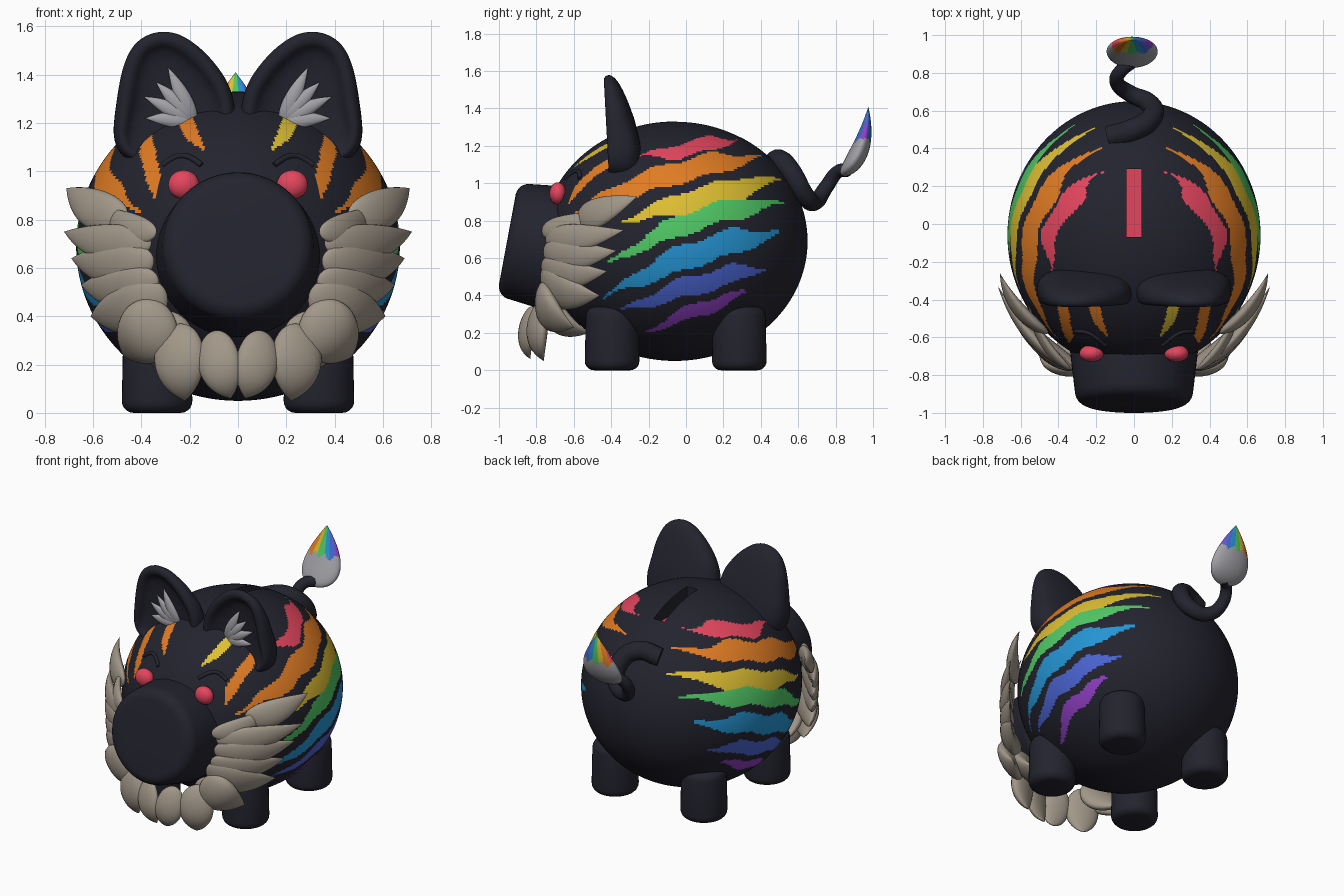
import bpy, bmesh, math
from mathutils import Vector, Matrix

cube = bpy.data.objects.get("Cube")
if cube:
    bpy.data.objects.remove(cube, do_unlink=True)


def material(name, r, g, b):
    m = bpy.data.materials.new(name)
    m.use_nodes = True
    m.diffuse_color = (r, g, b, 1)
    node = next(n for n in m.node_tree.nodes if n.type == 'BSDF_PRINCIPLED')
    node.inputs["Base Color"].default_value = (r, g, b, 1)
    node.inputs["Roughness"].default_value = 0.7
    return m


dark = material("charcoal", .017, .017, .028)
beige = material("warm beige", .36, .31, .25)
grey = material("soft grey", .36, .36, .39)
red = material("red", .78, .06, .11)
orange = material("orange", .75, .2, .017)
yellow = material("yellow", .73, .52, .032)
rainbow = [red, orange, yellow,
           material("green", .08, .58, .13), material("blue", .018, .3, .66),
           material("indigo", .07, .13, .66), material("purple", .28, .05, .56)]

CENTRE = Vector((0, -.06, .69))
RADII = Vector((.67, .71, .64))


def finish(obj, angle=40):
    bpy.ops.object.select_all(action='DESELECT')
    obj.select_set(True)
    bpy.context.view_layer.objects.active = obj
    if obj.type == 'CURVE':
        bpy.ops.object.convert(target='MESH')
    for mod in list(obj.modifiers):
        bpy.ops.object.modifier_apply(modifier=mod.name)
    bpy.ops.object.shade_smooth_by_angle(angle=math.radians(angle))
    return obj


def from_bmesh(name, bm, mats):
    me = bpy.data.meshes.new(name)
    bmesh.ops.recalc_face_normals(bm, faces=bm.faces)
    bm.to_mesh(me)
    bm.free()
    for m in mats:
        me.materials.append(m)
    obj = bpy.data.objects.new(name, me)
    bpy.context.collection.objects.link(obj)
    return obj


def ball(name, centre, radii, mat, segs=32, rot=Matrix()):
    bm = bmesh.new()
    bmesh.ops.create_uvsphere(bm, u_segments=segs, v_segments=segs * 5 // 8, radius=1)
    bm.transform(Matrix.Translation(centre) @ rot @ Matrix.Diagonal((*radii, 1)))
    return from_bmesh(name, bm, [mat])


def bevel(obj, width):
    mod = obj.modifiers.new("round", 'BEVEL')
    mod.width, mod.segments, mod.angle_limit = width, 5, math.radians(45)


def carve(obj, cutters):
    for c in cutters:
        c.hide_render = True
        mod = obj.modifiers.new("carve", 'BOOLEAN')
        mod.operation, mod.solver, mod.object = 'DIFFERENCE', 'EXACT', c
    finish(obj)
    for c in cutters:
        bpy.data.objects.remove(c, do_unlink=True)


def tube(name, points, depth, mat):
    """Smooth tube through (x, y, z, radius factor) points."""
    cu = bpy.data.curves.new(name, 'CURVE')
    cu.dimensions, cu.bevel_depth, cu.bevel_resolution = '3D', depth, 5
    cu.use_fill_caps = True
    sp = cu.splines.new('BEZIER')
    sp.bezier_points.add(len(points) - 1)
    for bp, p in zip(sp.bezier_points, points):
        bp.co, bp.radius = p[:3], p[3]
        bp.handle_left_type = bp.handle_right_type = 'AUTO'
    cu.materials.append(mat)
    obj = bpy.data.objects.new(name, cu)
    bpy.context.collection.objects.link(obj)
    return finish(obj)


def petal(name, base, ctrl, tip, width, thick, normal, mats, segs=20):
    """Flattened teardrop that follows a bent spine from base to tip."""
    base, ctrl, tip = Vector(base), Vector(ctrl), Vector(tip)
    side = (tip - base).cross(normal).normalized()
    out = side.cross(tip - base).normalized()
    bm = bmesh.new()
    bmesh.ops.create_uvsphere(bm, u_segments=segs, v_segments=segs, radius=1)
    for v in bm.verts:
        u = (v.co.z + 1) / 2
        f = 1.3 * math.sqrt(max(0, 1 - u))
        spine = base * (1 - u) ** 2 + ctrl * 2 * u * (1 - u) + tip * u * u
        v.co = spine + side * v.co.x * f * width + out * v.co.y * f * thick
    return finish(from_bmesh(name, bm, mats), 60)


def on_stripe(t, v, stripe):
    t0, t1, a, b, c, half = stripe
    u = (t - t0) / (t1 - t0)
    if not 0 < u < 1:
        return False
    mid = a * (2 * u - 1) * (u - 1) + 4 * b * u * (1 - u) + c * u * (2 * u - 1)
    mid += .012 * math.sin(22 * t + 5 * b)
    return abs(v - mid) < half * min(1, u / .35, (1 - u) / .25)


# Body with coin slot
body = ball("body", CENTRE, RADII, dark, 256)
bm = bmesh.new()
bmesh.ops.create_cube(bm, size=1, matrix=Matrix.Translation((0, .11, 1.3)) @ Matrix.Diagonal((.08, .36, .2, 1)))
carve(body, [from_bmesh("slot_cutter", bm, [dark])])
for m in rainbow:
    body.data.materials.append(m)

# Side stripes: from y, to y, heights at start, middle and end, half width
flank = [(-.25, .28, 1.14, 1.185, 1.24, .038), (-.63, .42, .83, 1.04, 1.14, .058),
         (-.36, .51, .79, .92, 1.02, .058), (-.44, .53, .55, .80, .89, .056),
         (-.45, .52, .38, .62, .73, .068), (-.36, .44, .31, .455, .55, .052),
         (-.23, .34, .2, .32, .42, .036)]
# Brow stripes run up the forehead: from z, to z, then x positions
brow = [(.88, 1.16, .33, .37, .345, .033), (1.08, 1.24, .14, .185, .205, .034)]
for p in body.data.polygons:
    x, y, z = p.center
    p.material_index = 0
    for i, s in enumerate(flank):
        if on_stripe(y, z, s):
            p.material_index = i + 1
    if y < -.3:
        if on_stripe(z, abs(x), brow[0]):
            p.material_index = 2
        if on_stripe(z, abs(x), brow[1]):
            p.material_index = 3 if x > 0 else 2

# Snout with nostrils
tilt = Matrix.Rotation(math.radians(79.5), 4, 'X')
face = Vector((0, -.955, .70))
bm = bmesh.new()
bmesh.ops.create_cone(bm, cap_ends=True, segments=64, radius1=.345, radius2=.305, depth=.34)
bm.transform(Matrix.Translation(face) @ tilt @ Matrix.Translation((0, 0, -.17)))
snout = from_bmesh("snout", bm, [dark])
bevel(snout, .06)
finish(snout)
carve(snout, [ball("nostril_cutter", face + Vector((s * .12, 0, 0)), (.072, .092, .04), dark, 32, tilt)
              for s in (1, -1)])

# Fur tufts: base, tip, width
tufts = [((.46, -.58, .80), (.71, -.26, .93), .085), ((.34, -.77, .74), (.56, -.42, .85), .06),
         ((.36, -.75, .70), (.72, -.33, .75), .08), ((.35, -.76, .63), (.69, -.37, .64), .09),
         ((.33, -.77, .55), (.65, -.42, .53), .09), ((.30, -.77, .50), (.61, -.46, .40), .11),
         ((.30, -.78, .44), (.47, -.60, .23), .13), ((.24, -.75, .40), (.36, -.52, .2), .12),
         ((.24, -.77, .37), (.22, -.76, .05), .11), ((.10, -.82, .34), (.03, -.83, .06), .09)]

ear_outline = [(.05, 1), (-.01, 1.22), (.03, 1.38), (.14, 1.51), (.24, 1.58), (.34, 1.59),
               (.44, 1.54), (.49, 1.42), (.515, 1.25), (.54, 1)]

for s, side in ((1, "left"), (-1, "right")):
    # Legs
    for y, end in ((-.395, "front"), (.285, "back")):
        bm = bmesh.new()
        bmesh.ops.create_cone(bm, cap_ends=True, segments=40, radius1=.147, radius2=.14, depth=.34,
                              matrix=Matrix.Translation((s * .335, y, .17)))
        leg = from_bmesh(f"{end}_{side}_leg", bm, [dark])
        bevel(leg, .05)
        finish(leg)

    # Ear: wedge with a hollow front
    bm = bmesh.new()
    front = [bm.verts.new((s * x, -.425 - .05 * (z - 1.2), z)) for x, z in ear_outline]
    back = [bm.verts.new((s * x, -.215 - .37 * (z - 1.2), z)) for x, z in ear_outline]
    hollow = bm.faces.new(front)
    bm.faces.new(back[::-1])
    for i in range(len(front)):
        j = (i + 1) % len(front)
        bm.faces.new((front[j], front[i], back[i], back[j]))
    bmesh.ops.recalc_face_normals(bm, faces=bm.faces)
    bmesh.ops.inset_region(bm, faces=[hollow], thickness=.07)
    bmesh.ops.inset_region(bm, faces=[hollow], thickness=.02, depth=-.06)
    ear = from_bmesh(f"{side}_ear", bm, [dark])
    ear.modifiers.new("smooth", 'SUBSURF').levels = 3
    finish(ear, 80)

    # Ear fluff
    for k, (x, z) in enumerate(((.29, 1.43), (.34, 1.37), (.39, 1.31), (.385, 1.22))):
        a, b = Vector((s * .18, -.38, 1.2)), Vector((s * x, -.39, z))
        petal(f"{side}_ear_fluff_{k}", a, (a + b) / 2 + Vector((0, -.03, .01)), b, .034, .02, Vector((0, -1, 0)), [grey])

    # Cheek and closed eye
    ball(f"{side}_cheek", (s * .225, -.685, .945), (.064, .045, .06), red)
    finish(bpy.data.objects[f"{side}_cheek"])
    lid = []
    for k in range(7):
        x, z = .15 + .027 * k, 1.025 + .04 * math.sin(math.pi * k / 6)
        y = CENTRE.y - RADII.y * math.sqrt(1 - (x / RADII.x) ** 2 - ((z - CENTRE.z) / RADII.z) ** 2)
        lid.append((s * x, y, z, 1))
    tube(f"{side}_eyelid", lid, .012, dark)

    # Cheek and chin fur
    for k, (a, b, w) in enumerate(tufts):
        a, b = Vector((s * a[0], *a[1:])), Vector((s * b[0], *b[1:]))
        mid = (a + b) / 2
        normal = (mid - CENTRE).normalized()
        petal(f"{side}_fur_{k}", a, mid + normal * .08 - Vector((0, 0, .04)), b, w, w * .42, normal, [beige])

# Curled tail
tube("tail", [(-.13, .46, 1.09, 1), (.0, .5, 1.12, 1), (.09, .56, 1.06, .95), (.08, .64, .93, .85),
              (-.02, .69, .9, .75), (-.09, .75, .98, .65), (-.07, .81, 1.06, .6), (-.01, .86, 1.07, .6)],
     .06, dark)

# Brush tip: grey base with rainbow bristles
brush = petal("tail_brush", (-.01, .84, 1.04), (-.01, .97, 1.18), (-.01, .975, 1.41), .135, .05,
              Vector((0, 1, -.3)), [grey] + rainbow, 56)
for p in brush.data.polygons:
    x, y, z = p.center
    if z > 1.23 + .015 * math.sin(90 * x):
        fan = (x + .01) / (1.47 - z)
        p.material_index = 1 + max(0, min(6, int((fan + .6) / 1.2 * 7)))
